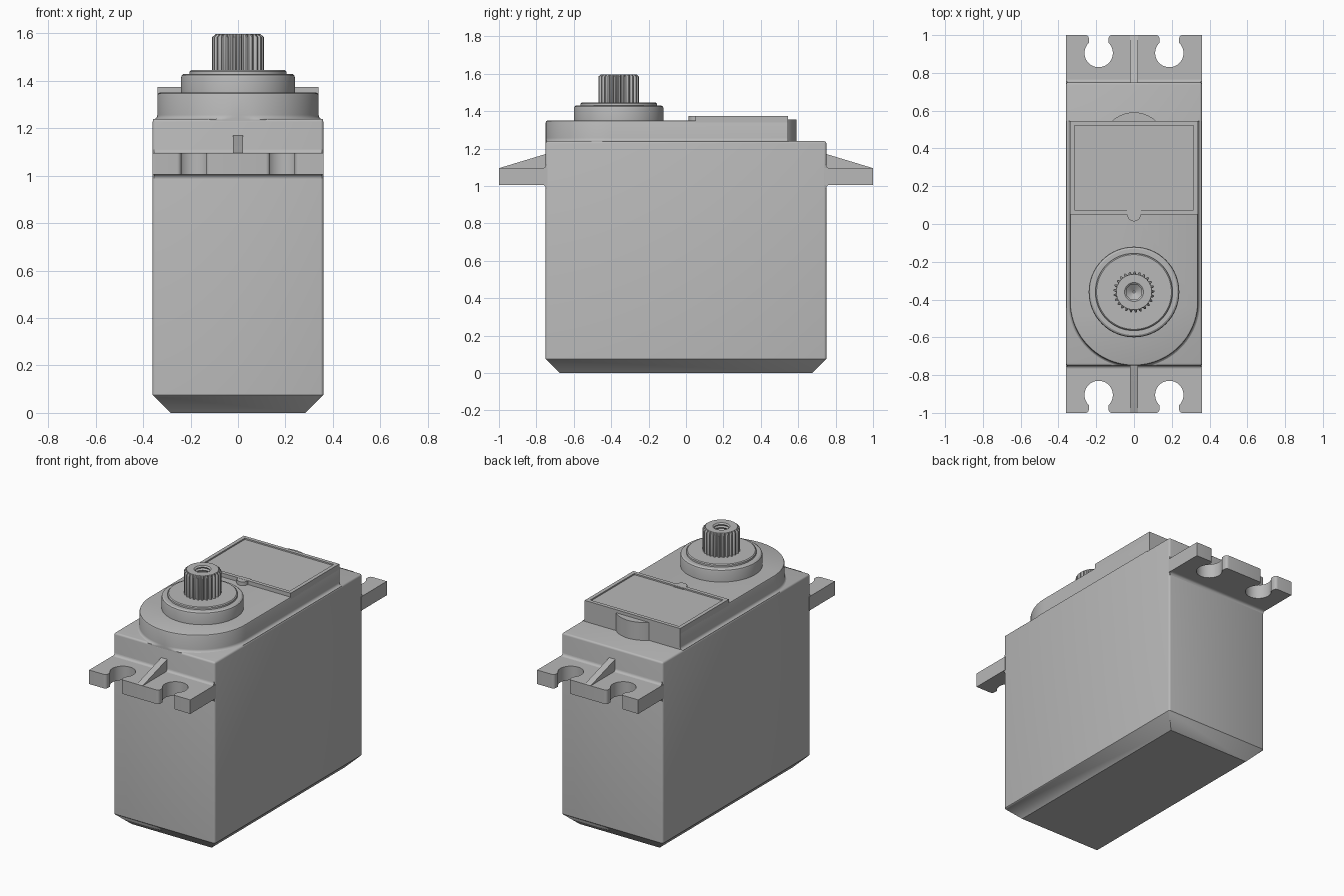
import bpy
import bmesh
from math import sin, cos, pi, radians, asin, sqrt

cube = bpy.data.objects.get("Cube")
if cube:
    bpy.data.objects.remove(cube)

grey = bpy.data.materials.new("plain grey")
grey.use_nodes = True
colour = (0.48, 0.48, 0.48, 1)
grey.diffuse_color = colour
grey.node_tree.nodes["Principled BSDF"].inputs["Base Color"].default_value = colour


def finish(name, bm):
    """Turn a bmesh into a named, shaded object."""
    bmesh.ops.recalc_face_normals(bm, faces=bm.faces)
    mesh = bpy.data.meshes.new(name)
    bm.to_mesh(mesh)
    bm.free()
    mesh.materials.append(grey)
    obj = bpy.data.objects.new(name, mesh)
    bpy.context.collection.objects.link(obj)
    bpy.ops.object.select_all(action="DESELECT")
    obj.select_set(True)
    bpy.context.view_layer.objects.active = obj
    bpy.ops.object.shade_smooth_by_angle(angle=radians(32))
    return obj


def loft(rings):
    """Skin a stack of equal-length rings and cap both ends."""
    bm = bmesh.new()
    loops = [[bm.verts.new(p) for p in ring] for ring in rings]
    n = len(loops[0])
    for a, b in zip(loops, loops[1:]):
        for i in range(n):
            j = (i + 1) % n
            bm.faces.new((a[i], a[j], b[j], b[i]))
    bm.faces.new(loops[0])
    bm.faces.new(loops[-1])
    return bm


def rect(x, y, z):
    return [(-x, -y, z), (x, -y, z), (x, y, z), (-x, y, z)]


def circle(r, z, y=0, n=64):
    return [(r * cos(2 * pi * i / n), y + r * sin(2 * pi * i / n), z) for i in range(n)]


def arc(cx, cy, r, start, end, n):
    return [(cx + r * cos(start + (end - start) * i / n),
             cy + r * sin(start + (end - start) * i / n)) for i in range(n + 1)]


def flat(points, z):
    return [(x, y, z) for x, y in points]


# Case with chamfered base and softly rounded upper edges
bm = loft([rect(0.285, 0.675, 0), rect(0.36, 0.75, 0.075), rect(0.36, 0.75, 1.24)])
edges = [e for e in bm.edges if sum(v.co.z for v in e.verts) / 2 > 0.5]
bmesh.ops.bevel(bm, geom=edges, offset=0.012, segments=3, profile=0.5, affect="EDGES")
finish("case", bm)


# Raised top deck, rounded at the front, with a small cove at its foot
def deck_ring(grow, z):
    r = 0.34 + grow
    pts = [(r, 0.545), (-r, 0.545)] + arc(0, -0.41, r, pi, 2 * pi, 48)
    return [(x, max(y, -0.75), z) for x, y in pts]


cove = 0.018
rings = [deck_ring(cove, 1.23)]
rings += [deck_ring(cove * (1 - sin(t * pi / 8)), 1.238 + cove * (1 - cos(t * pi / 8)))
          for t in range(5)]
rings += [deck_ring(0, 1.34), deck_ring(-0.003, 1.347), deck_ring(-0.01, 1.35)]
finish("top_deck", loft(rings))

# Rear cover with a recessed panel
bm = bmesh.new()
bmesh.ops.create_cube(bm, size=1)
for v in bm.verts:
    v.co.x *= 0.68
    v.co.y = 0.2975 + v.co.y * 0.495
    v.co.z = 1.355 + v.co.z * 0.04
bm.normal_update()
top = [f for f in bm.faces if f.normal.z > 0.9]
bmesh.ops.inset_region(bm, faces=top, thickness=0.034)
bmesh.ops.inset_region(bm, faces=top, thickness=0.001, depth=-0.008)
finish("rear_cover", bm)

# Little locating tab in front of the cover
tab = arc(0, 0.05, 0.036, pi, 2 * pi, 20) + [(0.036, 0.08), (-0.036, 0.08)]
finish("cover_tab", loft([flat(tab, 1.34), flat(tab, 1.374)]))

# Curved bulge on the rear wall
bulge = arc(0, 0.42, 0.171, radians(40), radians(140), 28)
finish("rear_bulge", loft([flat(bulge, 1.23), flat(bulge, 1.355)]))

# Stepped bearing boss
axis_y = -0.36
boss = [(0.24, 1.34), (0.24, 1.415), (0.237, 1.424), (0.228, 1.43), (0.205, 1.43),
        (0.204, 1.44), (0.198, 1.445)]
finish("bearing_boss", loft([circle(r, z, axis_y) for r, z in boss]))

# Splined output shaft with a threaded bore
teeth = 25


def spline(depth, z, tip=0.109):
    n = teeth * 4
    return [((tip - depth * (i % 4 > 1)) * cos(2 * pi * i / n),
             axis_y + (tip - depth * (i % 4 > 1)) * sin(2 * pi * i / n), z)
            for i in range(n)]


rings = [spline(0.014, 1.44), spline(0.014, 1.585), spline(0, 1.597, 0.094),
         spline(0, 1.597, 0.05)]
for k in range(5):
    z = 1.59 - 0.02 * k
    rings += [spline(0, z, 0.041), spline(0, z - 0.01, 0.048)]
rings += [spline(0, 1.47, 0.006)]
finish("output_shaft", loft(rings))

# Mounting ears: slot outline with keyhole openings
hole_x, hole_y, hole_r, slot, lip = 0.187, 0.905, 0.075, 0.052, 0.018


def keyhole(cx):
    a = asin(slot / hole_r)
    right = arc(cx + slot + lip, 1 - lip, lip, pi / 2, pi, 5)
    hole = arc(cx, hole_y, hole_r, pi / 2 - a, a - 1.5 * pi, 32)
    left = arc(cx - slot - lip, 1 - lip, lip, 0, pi / 2, 5)
    return right + hole + left


outline = [(-0.36, 0.74), (0.36, 0.74), (0.36, 1)]
outline += keyhole(hole_x) + keyhole(-hole_x) + [(-0.36, 1)]


def turned(ring, side):
    return [(x * side, y * side, z) for x, y, z in ring]


def yz_prism(profile, half):
    return [[(x, y, z) for y, z in profile] for x in (-half, half)]


ear_low, ear_high, fillet = 1.005, 1.095, 0.016
for side, label in ((-1, "front"), (1, "rear")):
    rings = [flat(outline, ear_low), flat(outline, ear_high)]
    finish(label + "_mounting_ear", loft([turned(r, side) for r in rings]))

    # Stiffening rib, slightly wider at its foot
    rib = [(0.74, 1.173), (0.752, 1.17), (1, ear_high), (1, 1.085), (0.74, 1.085)]
    rings = yz_prism(rib, 0.021)
    finish(label + "_rib", loft([turned(r, side) for r in rings]))

    # Coves where the ear meets the case
    for z, up, part in ((ear_high, 1, "upper"), (ear_low, -1, "lower")):
        curve = [(0.75 + fillet * (1 - sin(t * pi / 8)),
                  z + up * fillet * (1 - cos(t * pi / 8))) for t in range(5)]
        profile = curve + [(0.74, z + up * fillet), (0.74, z - up * 0.005),
                           (0.75 + fillet, z - up * 0.005)]
        rings = yz_prism(profile, 0.355)
        finish(label + "_" + part + "_cove", loft([turned(r, side) for r in rings]))
